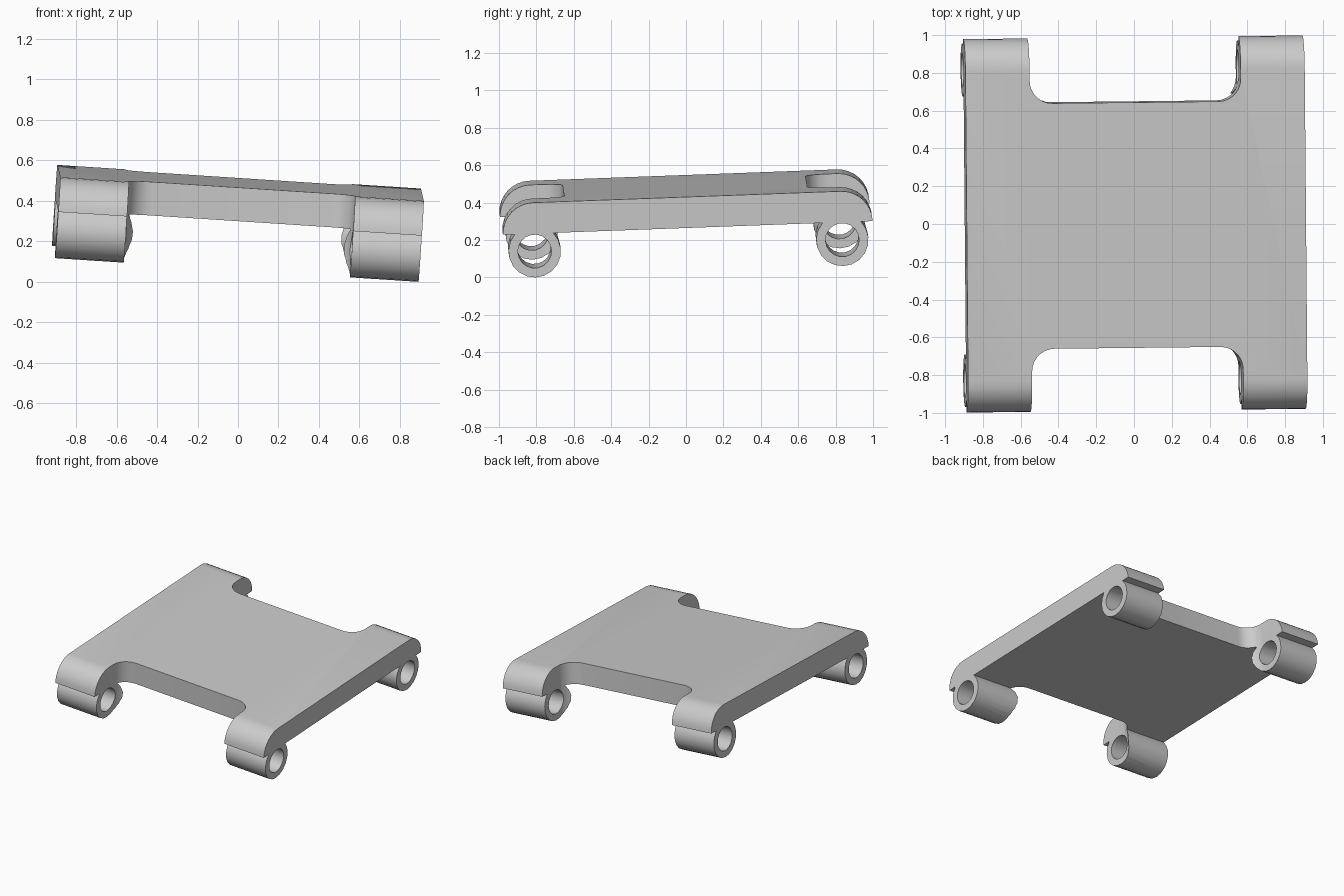
import bpy, bmesh
from math import sin, cos, pi, asin, radians

old = bpy.data.objects.get("Cube")
if old:
    bpy.data.objects.remove(old)

HALF_W = 0.90       # half width of the plate
THICK = 0.166       # plate thickness, also the radius of its rounded ends
AXLE_Y = 0.823      # distance of each sleeve axis from the middle
AXLE_Z = -0.095     # sleeve axis below the plate underside
SLEEVE_R, BORE_R = 0.14, 0.09
NOTCH_W, NOTCH_Y, FILLET = 0.56, 0.65, 0.12

grey = bpy.data.materials.new("light_grey")
grey.use_nodes = True
colour = (0.6, 0.6, 0.6, 1)
grey.diffuse_color = colour
grey.node_tree.nodes["Principled BSDF"].inputs["Base Color"].default_value = colour


def arc(cx, cy, r, start, end, steps):
    return [(cx + r * cos(start + (end - start) * i / steps),
             cy + r * sin(start + (end - start) * i / steps)) for i in range(steps + 1)]


def prism(name, points, place, depth):
    """Extrude a closed outline; place maps (u, v, w) to a position."""
    bm = bmesh.new()
    rings = [[bm.verts.new(place(u, v, w)) for u, v in points] for w in (-depth, depth)]
    n = len(points)
    for i in range(n):
        j = (i + 1) % n
        bm.faces.new((rings[0][i], rings[0][j], rings[1][j], rings[1][i]))
    bm.faces.new(rings[0])
    bm.faces.new(rings[1])
    bmesh.ops.recalc_face_normals(bm, faces=bm.faces)
    mesh = bpy.data.meshes.new(name)
    bm.to_mesh(mesh)
    bm.free()
    obj = bpy.data.objects.new(name, mesh)
    bpy.context.collection.objects.link(obj)
    mesh.materials.append(grey)
    return obj


def along_x(u, v, w):
    return (w, u, v)


def along_z(u, v, w):
    return (u, v, w)


# Side profile: rounded plate end, short lip, then the sleeve below it
meet = asin(-AXLE_Z / SLEEVE_R)
half = arc(AXLE_Y, 0, THICK, pi / 2, 0, 8)
half += arc(AXLE_Y, AXLE_Z, SLEEVE_R, meet, -pi - meet, 14)
profile = half + [(-y, z) for y, z in reversed(half)]
plate = prism("hinged_plate", profile, along_x, HALF_W)

# Bores through the sleeves and round-cornered notches between the arms
cutters = []
for side, end in ((-1, "front"), (1, "back")):
    bore = arc(side * AXLE_Y, AXLE_Z, BORE_R, 0, 2 * pi, 18)[:-1]
    cutters.append(prism(end + "_bore_cutter", bore, along_x, 1.2))
    corner = arc(NOTCH_W - FILLET, NOTCH_Y + FILLET, FILLET, 0, -pi / 2, 7)
    outline = [(NOTCH_W, 1.3)] + corner
    outline += [(-x, y) for x, y in reversed(outline)]
    notch = [(x, side * y) for x, y in outline]
    cutters.append(prism(end + "_notch_cutter", notch, along_z, 1))

bpy.ops.object.select_all(action="DESELECT")
bpy.context.view_layer.objects.active = plate
plate.select_set(True)
for cutter in cutters:
    cutter.hide_render = True
    cut = plate.modifiers.new(cutter.name, "BOOLEAN")
    cut.operation = "DIFFERENCE"
    cut.solver = "EXACT"
    cut.object = cutter
    bpy.ops.object.modifier_apply(modifier=cut.name)
for cutter in cutters:
    bpy.data.objects.remove(cutter)
bpy.ops.object.shade_smooth_by_angle(angle=radians(32))

# The whole plate rests slightly tilted
plate.rotation_euler = (0.037, 0.065, 0.011)
plate.location = (0.002, 0, 0.3235)
